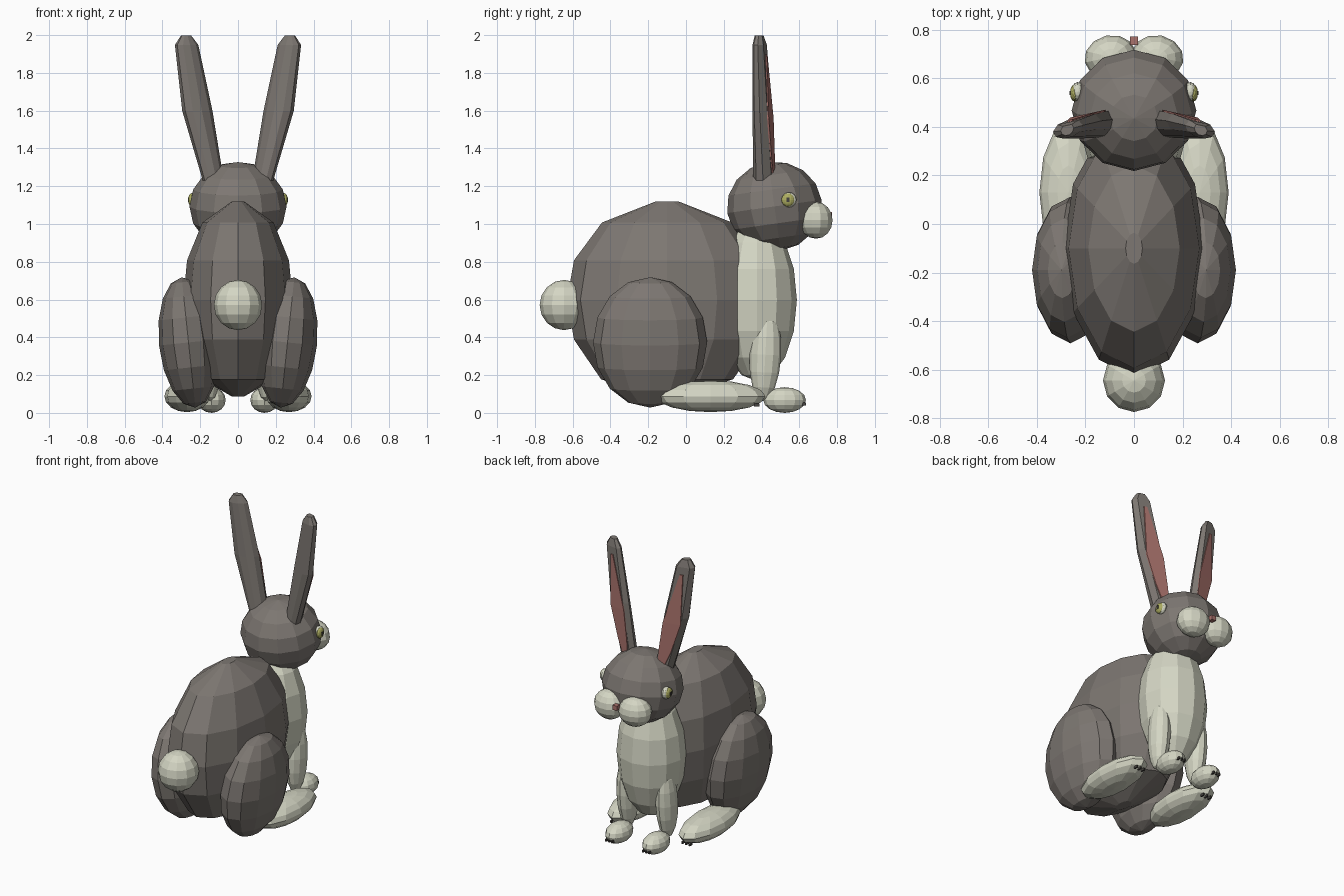
import bpy, bmesh, math
from mathutils import Matrix, Euler

if "Cube" in bpy.data.objects:
    bpy.data.objects.remove(bpy.data.objects["Cube"])


def mat(name, rgb):
    m = bpy.data.materials.new(name)
    m.diffuse_color = (*rgb, 1)
    m.use_nodes = True
    m.node_tree.nodes["Principled BSDF"].inputs["Base Color"].default_value = m.diffuse_color
    return m


FUR = mat("grey_fur", (0.205, 0.185, 0.168))
CREAM = mat("cream_fur", (0.66, 0.67, 0.55))
PINK = mat("pink_skin", (0.40, 0.17, 0.15))
IRIS = mat("olive_iris", (0.42, 0.42, 0.12))
DARK = mat("dark_claw", (0.06, 0.055, 0.05))


def finish(name, bm, material):
    bmesh.ops.recalc_face_normals(bm, faces=bm.faces)
    me = bpy.data.meshes.new(name)
    bm.to_mesh(me)
    bm.free()
    me.materials.append(material)
    ob = bpy.data.objects.new(name, me)
    bpy.context.collection.objects.link(ob)
    return ob


def ball(name, loc, radii, material, rot=(0, 0, 0), seg=12, rings=8):
    """Faceted ellipsoid; rot in degrees."""
    bm = bmesh.new()
    bmesh.ops.create_uvsphere(bm, u_segments=seg, v_segments=rings, radius=1)
    turn = Euler([math.radians(a) for a in rot]).to_matrix().to_4x4()
    bm.transform(Matrix.Translation(loc) @ turn @ Matrix.Diagonal((*radii, 1)))
    return finish(name, bm, material)


def box(name, loc, size, material):
    bm = bmesh.new()
    bmesh.ops.create_cube(bm, size=1)
    bm.transform(Matrix.Translation(loc) @ Matrix.Diagonal((*size, 1)))
    return finish(name, bm, material)


def loft(name, sections, material):
    """Bridge closed loops of points and cap both ends."""
    bm = bmesh.new()
    loops = [[bm.verts.new(p) for p in s] for s in sections]
    n = len(loops[0])
    for a, b in zip(loops, loops[1:]):
        for i in range(n):
            j = (i + 1) % n
            bm.faces.new((a[i], a[j], b[j], b[i]))
    bm.faces.new(loops[0])
    bm.faces.new(loops[-1])
    return finish(name, bm, material)


# Body: stacked twelve-sided oval rings
body_rings = [(0.09, 0.12), (0.18, 0.66), (0.39, 0.93), (0.60, 1.0),
              (0.81, 0.93), (1.01, 0.65), (1.12, 0.12)]
angles = [i * math.tau / 12 for i in range(12)]
loft("body", [[(0.29 * r * math.cos(a), -0.10 + 0.53 * r * math.sin(a), z)
               for a in angles] for z, r in body_rings], FUR)

# Chest, tail, head and nose
ball("chest", (0, 0.375, 0.60), (0.22, 0.212, 0.43), CREAM)
ball("tail", (0, -0.645, 0.573), (0.128, 0.13, 0.133), CREAM)
ball("head", (0, 0.468, 1.095), (0.257, 0.252, 0.237), FUR, rot=(8, 0, 0))
box("nose", (0, 0.755, 1.05), (0.032, 0.034, 0.032), PINK)

# Ear section: flat front, rounded back
ear_section = [(-0.68, 0.85), (0.68, 0.85), (1, 0.1), (0.8, -0.6),
               (0.3, -1), (-0.3, -1), (-0.8, -0.6), (-1, 0.1)]
# height, centre x, centre y, half width, half depth
ear_rings = [(1.22, 0.128, 0.415, 0.055, 0.055), (1.60, 0.215, 0.403, 0.080, 0.046),
             (1.95, 0.272, 0.390, 0.062, 0.034), (2.00, 0.275, 0.388, 0.027, 0.022)]
# height, half width of the inner ear
inner_rings = [(1.26, 0.020), (1.36, 0.040), (1.56, 0.058), (1.90, 0.010)]


def ear_at(z):
    for a, b in zip(ear_rings, ear_rings[1:]):
        if a[0] <= z <= b[0]:
            t = (z - a[0]) / (b[0] - a[0])
            return [p + t * (q - p) for p, q in zip(a, b)]


for side, s in (("left", -1), ("right", 1)):
    # Ears turn slightly outward
    loft(side + "_ear", [[(s * (cx + u * w), cy + v * d - 0.22 * u * w, z)
                          for u, v in ear_section]
                         for z, cx, cy, w, d in ear_rings], FUR)
    plates = []
    for z, hw in inner_rings:
        _, cx, cy, w, d = ear_at(z)
        plates.append([(s * (cx + u * hw), cy + 0.85 * d - 0.22 * u * hw + v, z)
                       for u, v in ((-1, -0.002), (1, -0.002), (1, 0.007), (-1, 0.007))])
    loft(side + "_inner_ear", plates, PINK)

    # Face
    ball(side + "_muzzle", (s * 0.097, 0.688, 1.022), (0.108, 0.09, 0.098), CREAM,
         rot=(0, 0, -s * 12))
    ball(side + "_eyeball", (s * 0.232, 0.545, 1.13), (0.027, 0.04, 0.04), CREAM)
    ball(side + "_iris", (s * 0.245, 0.54, 1.13), (0.019, 0.035, 0.035), IRIS)
    box(side + "_pupil", (s * 0.261, 0.54, 1.13), (0.009, 0.016, 0.022), DARK)

    # Hind leg
    ball(side + "_thigh", (s * 0.262, -0.19, 0.375), (0.157, 0.302, 0.347), FUR,
         rot=(0, s * 6, 0))
    ball(side + "_hind_foot", (s * 0.27, 0.13, 0.09), (0.12, 0.29, 0.084), CREAM)

    # Front leg
    ball(side + "_front_leg", (s * 0.148, 0.42, 0.31), (0.066, 0.084, 0.245), CREAM,
         rot=(-3, 0, 0))
    ball(side + "_front_paw", (s * 0.14, 0.522, 0.07), (0.075, 0.113, 0.068), CREAM)

    # Claws
    for k in (-1, 0, 1):
        box(side + "_front_claw", (s * 0.14 + k * 0.022, 0.622, 0.048),
            (0.010, 0.028, 0.016), DARK)
        box(side + "_hind_claw", (s * 0.27 + k * 0.028, 0.375, 0.045),
            (0.010, 0.028, 0.016), DARK)

# Rest the lowest point on the ground
bpy.context.view_layer.update()
low = min(v.co.z for o in bpy.data.objects for v in o.data.vertices)
for o in bpy.data.objects:
    o.data.transform(Matrix.Translation((0, 0, -low)))
